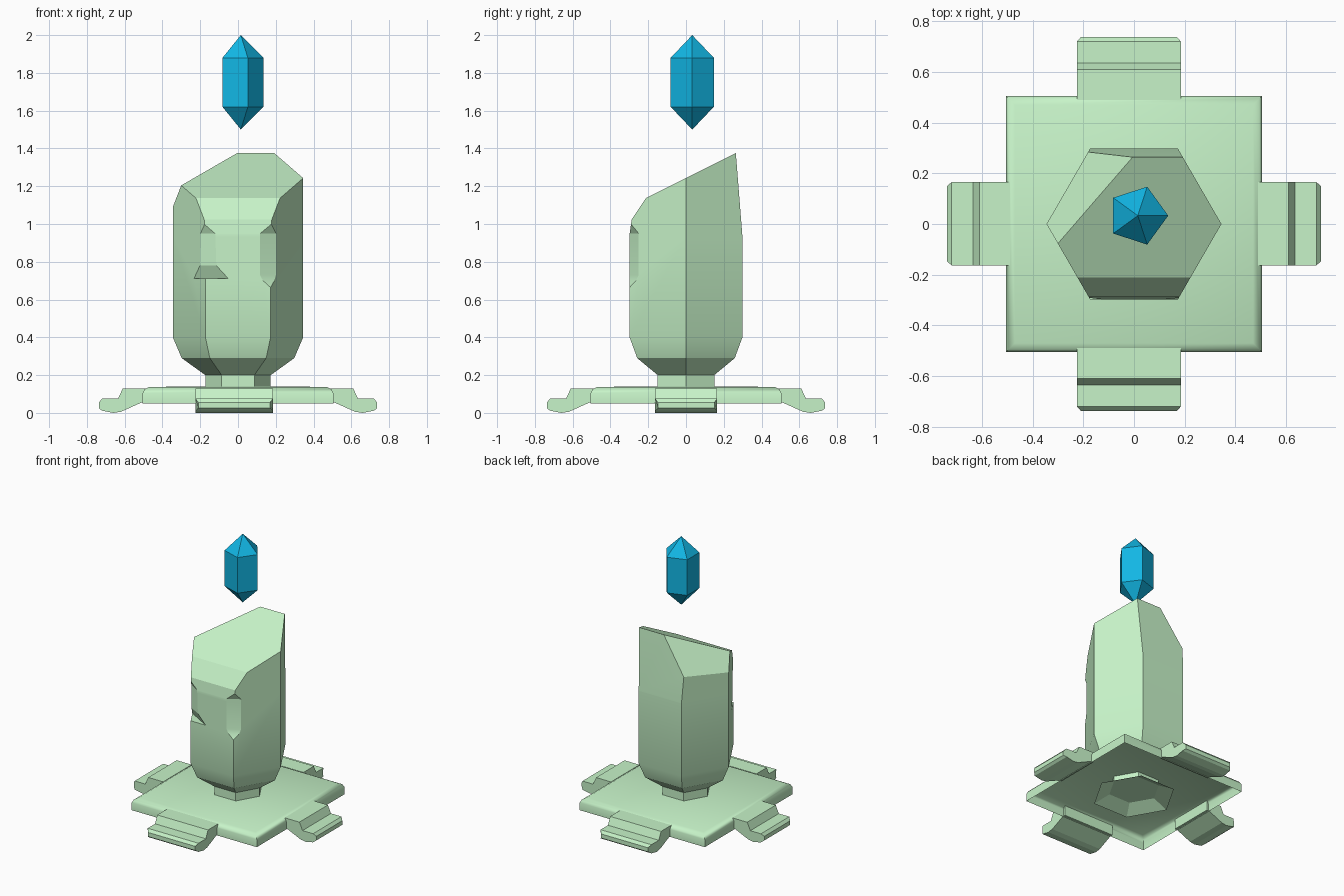
import bpy, bmesh
from math import cos, sin, pi, radians
from mathutils import Vector

if "Cube" in bpy.data.objects:
    bpy.data.objects.remove(bpy.data.objects["Cube"])


def material(name, color):
    m = bpy.data.materials.new(name)
    m.diffuse_color = color
    m.use_nodes = True
    m.node_tree.nodes["Principled BSDF"].inputs["Base Color"].default_value = m.diffuse_color
    return m


STONE = material("pale_green", (0.57, 0.90, 0.58, 1))
BLUE = material("bright_blue", (0.006, 0.47, 0.78, 1))


def finish(bm, name, mat=None, smooth=0):
    bmesh.ops.recalc_face_normals(bm, faces=bm.faces)
    me = bpy.data.meshes.new(name)
    bm.to_mesh(me)
    bm.free()
    ob = bpy.data.objects.new(name, me)
    bpy.context.collection.objects.link(ob)
    if mat:
        me.materials.append(mat)
    bpy.ops.object.select_all(action='DESELECT')
    ob.select_set(True)
    bpy.context.view_layer.objects.active = ob
    if smooth:
        bpy.ops.object.shade_smooth_by_angle(angle=radians(smooth))
    return ob


def lathe(profile, sides, center=(0, 0), caps=True, turn=0):
    """Stack of n-sided rings; a zero radius makes a tip."""
    bm = bmesh.new()
    rings = []
    for r, z in profile:
        n = sides if r else 1
        rings.append([bm.verts.new((center[0] + r * cos(turn + 2 * pi * i / sides),
                                    center[1] + r * sin(turn + 2 * pi * i / sides), z))
                      for i in range(n)])
    for a, b in zip(rings, rings[1:]):
        for i in range(sides):
            j = (i + 1) % sides
            quad = [a[i % len(a)], a[j % len(a)], b[j % len(b)], b[i % len(b)]]
            bm.faces.new(list(dict.fromkeys(quad)))
    if caps:
        for ring in (rings[0], rings[-1]):
            if len(ring) > 2:
                bm.faces.new(ring)
    return bm


def strip(profile, angle, lo, hi, taper_from=9):
    """Extrude a (distance, z) profile sideways, pointing outward at angle."""
    bm = bmesh.new()
    c, s = cos(angle), sin(angle)
    sides = []
    for w, inset in ((lo, 0.015), (hi, -0.015)):
        ring = []
        for u, z in profile:
            v = w + (inset if u > taper_from else 0)
            ring.append(bm.verts.new((u * c - v * s, u * s + v * c, z)))
        sides.append(ring)
        bm.faces.new(ring)
    a, b = sides
    for i in range(len(a)):
        j = (i + 1) % len(a)
        bm.faces.new((a[i], a[j], b[j], b[i]))
    return bm


# Floating blue crystal
finish(lathe([(0, 1.5), (0.12, 1.62), (0.12, 1.88), (0, 2.0)], 5, (0.015, 0.033)),
       "floating_crystal", BLUE)

# Square base plate: open shell with a softened top edge
R2 = 2 ** 0.5
finish(lathe([(0.505 * R2, 0.05), (0.505 * R2, 0.105), (0.495 * R2, 0.125),
              (0.47 * R2, 0.138), (0, 0.14)], 4, caps=False, turn=pi / 4),
       "base_plate", STONE, 40)

# Four stepped feet around the plate
FOOT = [(0.49, 0.055), (0.49, 0.13), (0.61, 0.13), (0.635, 0.075), (0.72, 0.075),
        (0.737, 0.055), (0.737, 0.025), (0.72, 0.012), (0.66, 0), (0.62, 0.006),
        (0.51, 0.055)]
for name, angle, lo, hi in (("right", 0, -0.163, 0.165), ("back", pi / 2, -0.185, 0.225),
                            ("left", pi, -0.165, 0.163), ("front", -pi / 2, -0.225, 0.185)):
    finish(strip(FOOT, angle, lo, hi, 0.73), name + "_foot", STONE)

# Hexagonal socket under the plate
finish(lathe([(0.28, 0.05), (0.173, 0.10)], 6, caps=False), "socket", STONE)

# Hexagonal stone pillar, trimmed by planes
bm = lathe([(0.173, 0.10), (0.173, 0.20), (0.298, 0.29), (0.345, 0.40),
            (0.345, 0.93), (0.345, 1.6)], 6)
CUTS = [((0, 0, 1.243), (0, -0.5, 1)),                     # slanted top
        ((0, -0.21, 1.14), (0, -0.12, 0.08)),              # front chamfer
        ((0, -0.298, 0.95), (0, -1, 0.14)),                # soft front shoulder
        ((0, 0.299, 0.93), (0, 1, 0.079)),                 # back taper
        ((-0.345, 0, 1.09), (-0.0501, 0.0204, 0.0255)),    # broken left corner
        ((-0.345, 0, 1.09), (-0.0319, 0.016, 0.0232))]
for co, no in CUTS:
    res = bmesh.ops.bisect_plane(bm, geom=bm.verts[:] + bm.edges[:] + bm.faces[:], dist=1e-5,
                                 plane_co=Vector(co), plane_no=Vector(no), clear_outer=True)
    edges = [e for e in res['geom_cut'] if isinstance(e, bmesh.types.BMEdge)]
    if edges:
        bmesh.ops.holes_fill(bm, edges=[e for e in bm.edges if e.is_boundary], sides=0)
pillar = finish(bm, "stone_pillar", STONE)

# Chips broken out of the two front edges
CHIPS = [(240, [(0.285, 0.712), (0.316, 0.78), (0.319, 0.95), (0.36, 1.04),
                (0.45, 1.04), (0.45, 0.712)]),
         (300, [(0.35, 0.655), (0.325, 0.70), (0.317, 0.73), (0.317, 0.95), (0.36, 1.04),
                (0.45, 1.04), (0.45, 0.655)])]
for deg, prof in CHIPS:
    cutter = finish(strip(prof, radians(deg), -0.3, 0.3), "chip_cutter")
    cutter.hide_render = True
    bpy.context.view_layer.objects.active = pillar
    mod = pillar.modifiers.new("chip", 'BOOLEAN')
    mod.operation = 'DIFFERENCE'
    mod.solver = 'EXACT'
    mod.object = cutter
    bpy.ops.object.modifier_apply(modifier=mod.name)
    bpy.data.objects.remove(cutter)
bpy.ops.object.select_all(action='DESELECT')
pillar.select_set(True)
bpy.context.view_layer.objects.active = pillar
bpy.ops.object.shade_smooth_by_angle(angle=radians(22))
